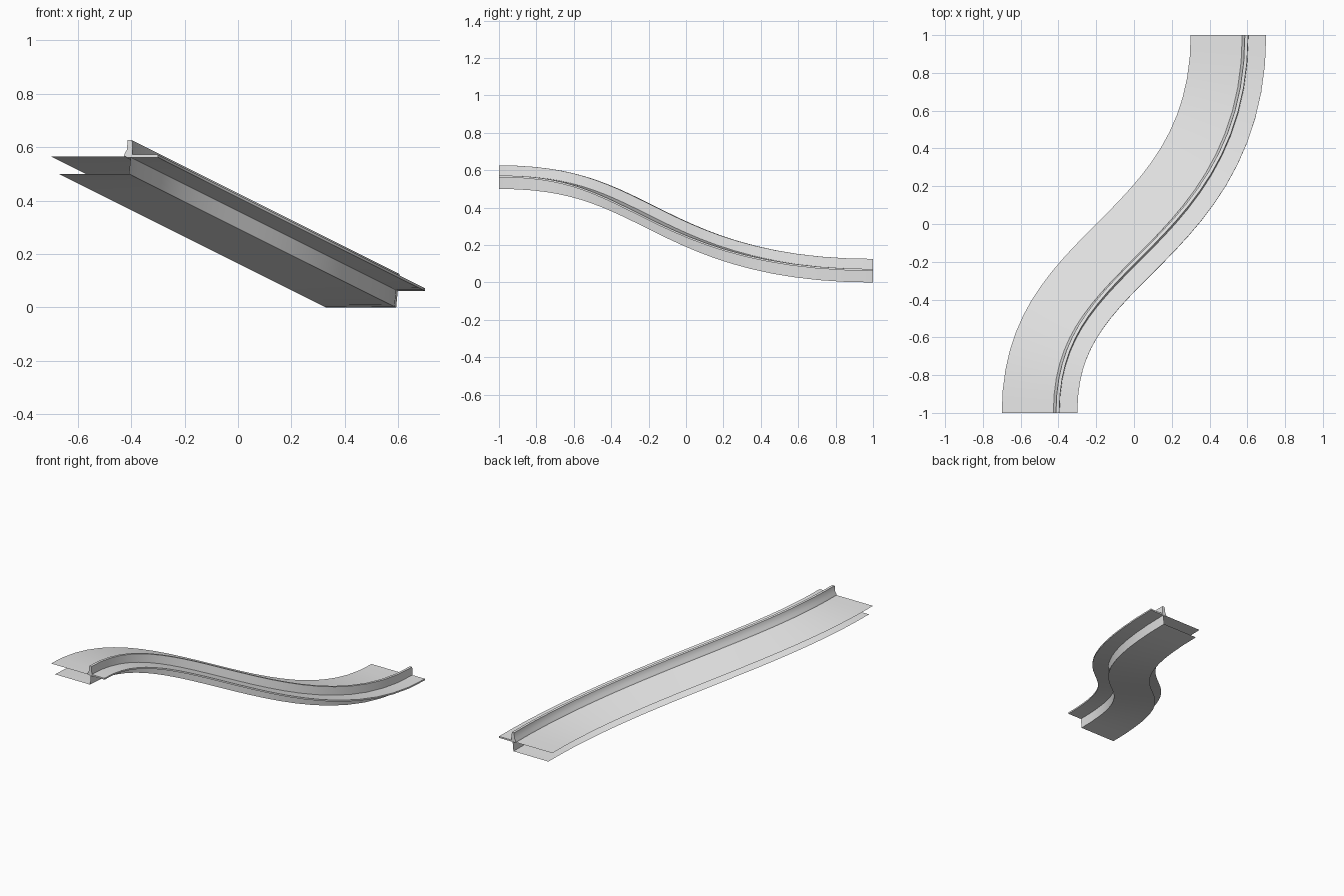
import bpy
import bmesh
import math
from mathutils import Matrix, Vector

cube = bpy.data.objects.get("Cube")
if cube:
    bpy.data.objects.remove(cube, do_unlink=True)

SEGMENTS = 24
DECK_Z = 0.565      # deck height at the high end
DROP = 0.5          # fall per unit of sideways travel
LEFT = -0.7         # edge of the deck that follows the path
AXIS = Vector((DROP, 0, 1)).normalized()   # normal of the plane holding the path

concrete = bpy.data.materials.new("light grey concrete")
concrete.use_nodes = True
grey = (0.8, 0.8, 0.8, 1)
concrete.diffuse_color = grey
concrete.node_tree.nodes["Principled BSDF"].inputs["Base Color"].default_value = grey


def path_frame(t):
    """Position on the S-shaped path and the twist-free rotation there."""
    s = 3 * t**2 - 2 * t**3
    pos = Vector((LEFT + s, t**3 - (1 - t)**3, DECK_Z - DROP * s))
    dx, dy = 6 * t * (1 - t), 3 * (1 - t)**2 + 3 * t**2
    angle = math.atan2(dx * math.hypot(1, DROP), dy)
    return pos, Matrix.Rotation(-angle, 3, AXIS)


def sweep(name, profile, closed=False):
    """Sweep an (x, z) section, given at the high end, along the path."""
    bm = bmesh.new()
    rings = []
    for i in range(SEGMENTS + 1):
        pos, rot = path_frame(i / SEGMENTS)
        rings.append([bm.verts.new(pos + rot @ Vector((x - LEFT, 0, z - DECK_Z)))
                      for x, z in profile])
    n = len(profile)
    for a, b in zip(rings, rings[1:]):
        for j in range(n if closed else n - 1):
            k = (j + 1) % n
            bm.faces.new((a[j], a[k], b[k], b[j]))
    if closed:
        bm.faces.new(rings[0][::-1])
        bm.faces.new(rings[-1])
    mesh = bpy.data.meshes.new(name)
    bm.to_mesh(mesh)
    bm.free()
    mesh.materials.append(concrete)
    obj = bpy.data.objects.new(name, mesh)
    bpy.context.collection.objects.link(obj)
    bpy.ops.object.select_all(action='DESELECT')
    obj.select_set(True)
    bpy.context.view_layer.objects.active = obj
    bpy.ops.object.shade_smooth_by_angle(angle=math.radians(30))
    return obj


# Thin carriageway sheet
sweep("road_deck", [(LEFT, DECK_Z), (-0.42, DECK_Z)])

# Overhanging slab outside the barrier
sweep("outer_ledge", [(-0.42, 0.562), (-0.42, 0.572), (-0.3, 0.572), (-0.3, 0.562)], True)

# Kerb-footed safety barrier
sweep("barrier", [(-0.427, 0.565), (-0.425, 0.575), (-0.416, 0.59), (-0.413, 0.626),
                  (-0.396, 0.626), (-0.394, 0.565)], True)

# Side wall and underside of the hollow girder, open at the inner edge
sweep("girder_side_and_underside", [(-0.402, 0.562), (-0.408, 0.5), (-0.67, 0.5)])
